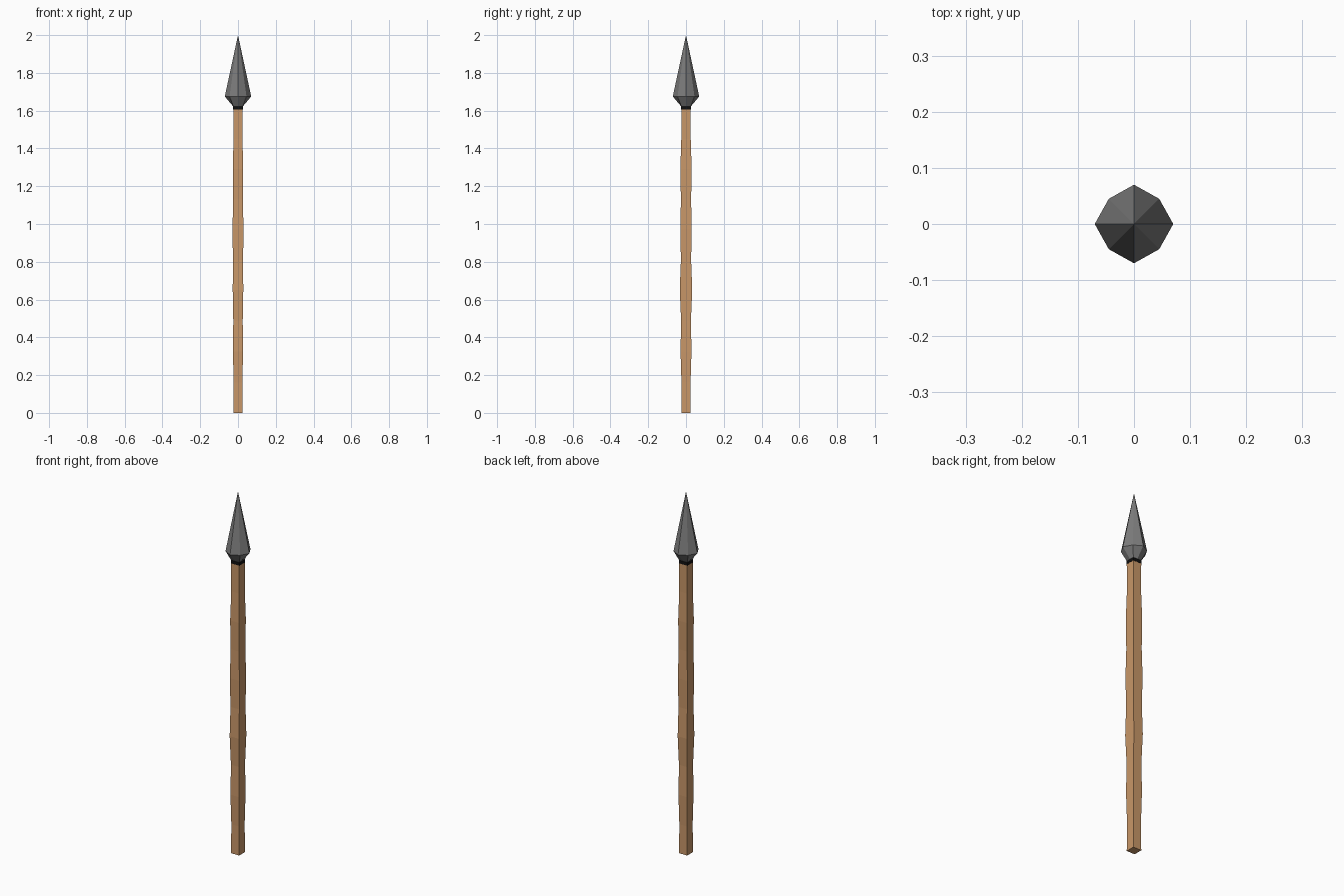
import bpy, bmesh
from math import cos, sin, pi

if "Cube" in bpy.data.objects:
    bpy.data.objects.remove(bpy.data.objects["Cube"])


def material(name, rgb):
    m = bpy.data.materials.new(name)
    m.diffuse_color = (*rgb, 1)
    m.use_nodes = True
    m.node_tree.nodes["Principled BSDF"].inputs["Base Color"].default_value = m.diffuse_color
    return m


def loft(name, rings, mat):
    """Skin a stack of point rings; single-point rings become tips."""
    bm = bmesh.new()
    loops = [[bm.verts.new(p) for p in ring] for ring in rings]
    for a, b in zip(loops, loops[1:]):
        n = len(a)
        for i in range(n):
            j = (i + 1) % n
            if len(b) == 1:
                bm.faces.new((a[i], a[j], b[0]))
            else:
                bm.faces.new((a[i], a[j], b[j], b[i]))
    for end in (loops[0], loops[-1]):
        if len(end) > 2:
            bm.faces.new(end)
    bmesh.ops.recalc_face_normals(bm, faces=bm.faces)
    mesh = bpy.data.meshes.new(name)
    bm.to_mesh(mesh)
    bm.free()
    mesh.materials.append(mat)
    obj = bpy.data.objects.new(name, mesh)
    bpy.context.collection.objects.link(obj)
    return obj


def square(z, hx, hy):
    return [(-hx, -hy, z), (hx, -hy, z), (hx, hy, z), (-hx, hy, z)]


def octagon(z, axial, diagonal):
    return [((diagonal if i % 2 else axial) * cos(i * pi / 4),
             (diagonal if i % 2 else axial) * sin(i * pi / 4), z) for i in range(8)]


wood = material("wood", (0.58, 0.31, 0.14))
iron = material("iron", (0.2, 0.2, 0.2))
black = material("black", (0.005, 0.005, 0.005))

# Hand-hewn square shaft: (z, half width, half depth)
profile = [(0, .025, .025), (.16, .024, .024), (.325, .026, .029), (.49, .025, .026),
           (.65, .028, .033), (.81, .027, .027), (.97, .029, .030), (1.13, .026, .027),
           (1.29, .027, .030), (1.45, .024, .025), (1.61, .025, .025)]
loft("shaft", [square(*p) for p in profile], wood)

# Dark binding under the head
loft("collar", [square(1.605, .026, .026), square(1.625, .025, .025)], black)

# Faceted spearhead, square at the socket and eight-sided at the shoulder
loft("spearhead", [octagon(1.622, .025, .035), octagon(1.675, .07, .0635), [(0, 0, 2.0)]], iron)
